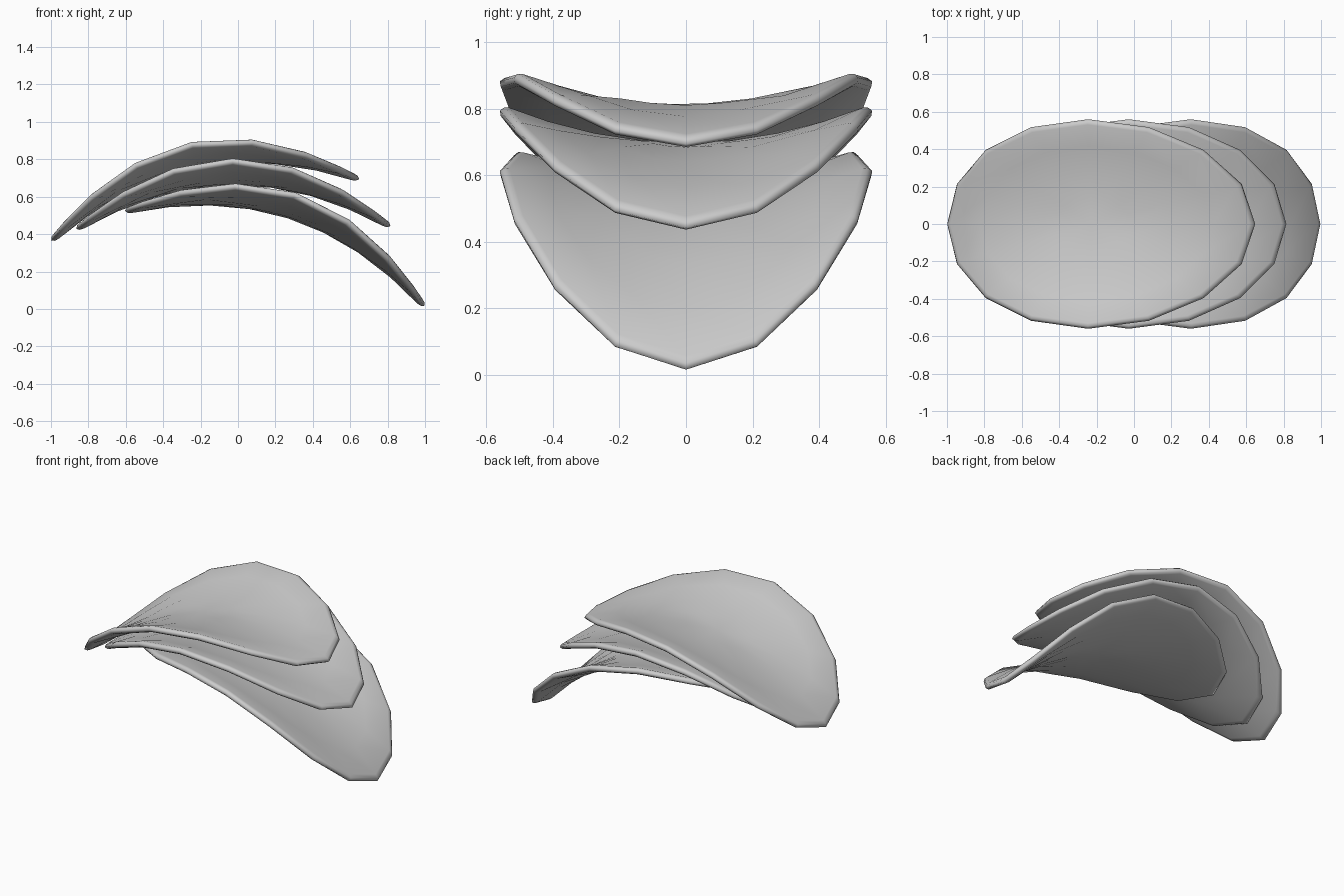
import bpy, bmesh, math
from mathutils import Vector, Matrix

if "Cube" in bpy.data.objects:
    bpy.data.objects.remove(bpy.data.objects["Cube"])

RX, RY = 0.84, 0.56      # half length and half width of a crisp
CROWN, LIFT = 0.245, 0.115  # centre height above tips, side height above centre
T = 0.019                # half thickness
N = 16


def point(s, a, off):
    # saddle surface point, pushed along the surface normal
    x, y = RX * s * math.cos(a), RY * s * math.sin(a)
    z = CROWN * (1 - (x / RX) ** 2) + LIFT * (y / RY) ** 2
    n = Vector((2 * CROWN * x / RX ** 2, -2 * LIFT * y / RY ** 2, 1)).normalized()
    return Vector((x, y, z)) + n * off


def crisp(name, x, z, tilt):
    bm = bmesh.new()
    # profile from top centre, round the rim, to bottom centre
    top = [(0.25, T), (0.5, T), (0.75, T), (0.96, T), (0.985, T * 0.75)]
    profile = top + [(1.0, 0)] + [(s, -o) for s, o in reversed(top)]
    rings = [[bm.verts.new(point(s, 2 * math.pi * i / N, o)) for i in range(N)]
             for s, o in profile]
    for r0, r1 in zip(rings, rings[1:]):
        for i in range(N):
            j = (i + 1) % N
            bm.faces.new((r0[i], r1[i], r1[j], r0[j]))
    # centre fans
    for ring, off in ((rings[0], T), (rings[-1], -T)):
        c = bm.verts.new(point(0, 0, off))
        for i in range(N):
            bm.faces.new((c, ring[i], ring[(i + 1) % N]))
    bmesh.ops.recalc_face_normals(bm, faces=bm.faces)
    for f in bm.faces:
        f.smooth = True
    bm.transform(Matrix.Translation((x, 0, z)) @ Matrix.Rotation(math.radians(tilt), 4, 'Y'))
    me = bpy.data.meshes.new(name)
    bm.to_mesh(me)
    bm.free()
    bpy.context.collection.objects.link(bpy.data.objects.new(name, me))


# stack of three, fanned out by tilting
crisp("top_crisp", -0.175, 0.53, -11.3)
crisp("middle_crisp", -0.025, 0.435, -0.5)
crisp("bottom_crisp", 0.195, 0.27, 17.6)
